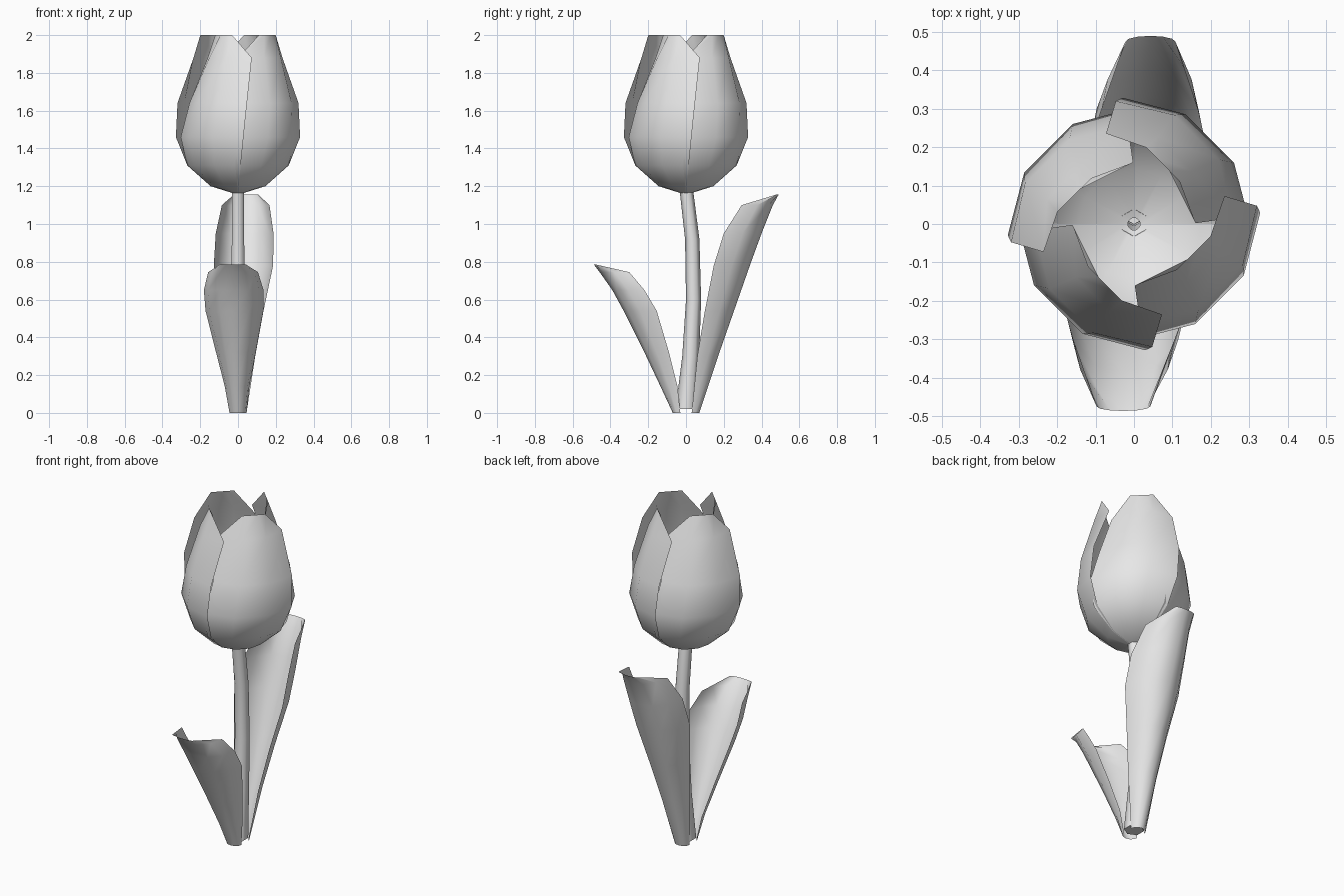
import bpy, math
from mathutils import Matrix, Vector

cube = bpy.data.objects.get("Cube")
if cube:
    bpy.data.objects.remove(cube, do_unlink=True)

# Single plain material
grey = bpy.data.materials.new("light_grey")
grey.use_nodes = True
grey.diffuse_color = (0.8, 0.8, 0.8, 1)
grey.node_tree.nodes["Principled BSDF"].inputs["Base Color"].default_value = (0.8, 0.8, 0.8, 1)


def loft(name, rows, closed=False, flip=False):
    """Skin equal-length rows of points into one smooth sheet or tube."""
    n = len(rows[0])
    faces = []
    for r in range(len(rows) - 1):
        for c in range(n if closed else n - 1):
            d = (c + 1) % n
            quad = (r * n + c, r * n + d, (r + 1) * n + d, (r + 1) * n + c)
            faces.append(quad[::-1] if flip else quad)
    if closed:
        faces.append(tuple(reversed(range(n))))
    mesh = bpy.data.meshes.new(name)
    mesh.from_pydata([p for row in rows for p in row], [], faces)
    mesh.materials.append(grey)
    obj = bpy.data.objects.new(name, mesh)
    bpy.context.collection.objects.link(obj)
    bpy.ops.object.select_all(action='DESELECT')
    obj.select_set(True)
    bpy.context.view_layer.objects.active = obj
    bpy.ops.object.shade_smooth_by_angle(angle=math.radians(65))
    return obj


# Petals: z, sideways lean, half width, edge distance, middle distance
PETAL = [
    (1.16, 0.0, 0.014, 0.01, 0.015),
    (1.20, 0.0, 0.105, 0.10, 0.14),
    (1.31, 0.0, 0.20, 0.18, 0.25),
    (1.46, 0.018, 0.235, 0.212, 0.297),
    (1.64, 0.045, 0.215, 0.193, 0.275),
    (1.88, 0.053, 0.165, 0.115, 0.205),
    (2.00, 0.056, 0.063, 0.163, 0.163),
]
for i, name in enumerate(("front_right", "front_left", "back_left", "back_right")):
    turn = Matrix.Rotation(math.radians(-45 + 90 * i), 3, 'Z')
    rows = []
    for z, lean, half, edge, mid in PETAL:
        rows.append([turn @ Vector((lean + half * s, -(edge if abs(s) == 1 else mid), z))
                     for s in (-1, -0.38, 0.38, 1)])
    loft("petal_" + name, rows)

# Stem: z, y offset, radius
STEM = [(0.02, 0.0, 0.055), (0.3, 0.025, 0.045), (0.6, 0.04, 0.04),
        (0.92, 0.033, 0.038), (1.17, 0.003, 0.036)]
loft("stem", [[(r * math.sin(a), y - r * math.cos(a), z)
               for a in (k * math.pi / 3 for k in range(6))]
              for z, y, r in STEM], closed=True)


def leaf(name, side, lean, sections):
    """Channel-shaped leaf: z, half width, margin y, keel y."""
    rows = []
    for z, half, margin, keel in sections:
        row = []
        for k in range(-3, 4):
            a = k * math.pi / 6
            row.append((lean * z + half * math.sin(a),
                        side * (margin + (keel - margin) * math.cos(a)), z))
        rows.append(row)
    loft(name, rows, flip=side > 0)


leaf("back_leaf", 1, 0.037, [
    (0.0, 0.045, 0.03, 0.07), (0.3, 0.08, 0.06, 0.17), (0.54, 0.115, 0.10, 0.254),
    (0.78, 0.157, 0.147, 0.338), (0.95, 0.153, 0.20, 0.40),
    (1.10, 0.126, 0.295, 0.46), (1.155, 0.065, 0.475, 0.49)])
leaf("front_leaf", -1, -0.035, [
    (0.0, 0.045, 0.03, 0.07), (0.14, 0.065, 0.045, 0.135), (0.32, 0.105, 0.09, 0.22),
    (0.54, 0.153, 0.155, 0.33), (0.65, 0.158, 0.22, 0.39),
    (0.745, 0.132, 0.30, 0.457), (0.785, 0.07, 0.475, 0.487)])
